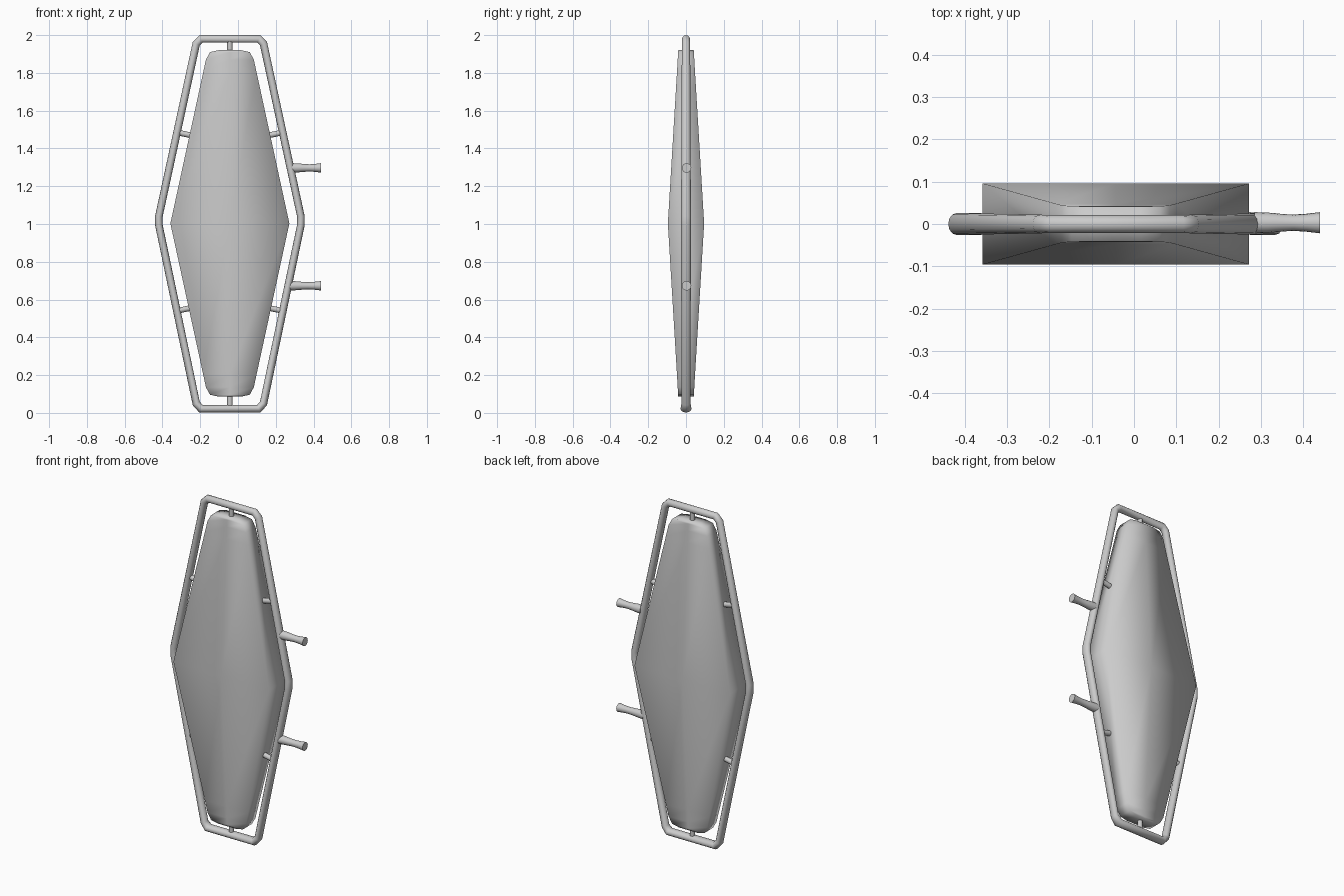
import bpy, bmesh, math
from mathutils import Vector

if "Cube" in bpy.data.objects:
    bpy.data.objects.remove(bpy.data.objects["Cube"])

CX = -0.043  # centre line of shield and frame


def finish(name, bm, angle=None):
    bmesh.ops.recalc_face_normals(bm, faces=bm.faces)
    me = bpy.data.meshes.new(name)
    bm.to_mesh(me)
    bm.free()
    ob = bpy.data.objects.new(name, me)
    bpy.context.collection.objects.link(ob)
    bpy.ops.object.select_all(action='DESELECT')
    ob.select_set(True)
    bpy.context.view_layer.objects.active = ob
    if angle is None:
        bpy.ops.object.shade_smooth()
    else:
        bpy.ops.object.shade_smooth_by_angle(angle=math.radians(angle))
    return ob


def skin(bm, rings, closed=False):
    n = len(rings[0])
    pairs = list(zip(rings, rings[1:]))
    if closed:
        pairs.append((rings[-1], rings[0]))
    for a, b in pairs:
        for i in range(n):
            j = (i + 1) % n
            bm.faces.new((a[i], a[j], b[j], b[i]))
    if not closed:
        bm.faces.new(rings[0][::-1])
        bm.faces.new(rings[-1])


def rod(name, start, end, radii, sides=12):
    """Round bar with evenly spaced radii from start to end."""
    bm = bmesh.new()
    a, b = Vector(start), Vector(end)
    d = (b - a).normalized()
    u = Vector((0, 1, 0))
    v = d.cross(u)
    rings = []
    for k, r in enumerate(radii):
        c = a.lerp(b, k / (len(radii) - 1))
        rings.append([bm.verts.new(c + r * (u * math.cos(t) + v * math.sin(t)))
                      for t in (2 * math.pi * i / sides for i in range(sides))])
    skin(bm, rings)
    return finish(name, bm, 40)


# Shield body: rectangular sections (z, half width, half depth), softly shaded
half = [(1.003, 0.315, 0.096), (1.80, 0.142, 0.048), (1.87, 0.127, 0.044),
        (1.91, 0.105, 0.042), (1.92, 0.06, 0.041)]
sections = [(2.006 - z, w, d) for z, w, d in half[:0:-1]] + half
bm = bmesh.new()
rings = [[bm.verts.new((CX + sx * w, sy * d, z))
          for sx, sy in ((-1, -1), (0, -1), (1, -1), (1, 1), (0, 1), (-1, 1))]
         for z, w, d in sections]
skin(bm, rings)
finish("shield_body", bm)

# Hexagonal tube frame: mitred sweep around a closed path (x, z, y radius)
right = [(0.153, 0.022, 0.029), (0.178, 0.05, 0.024), (0.376, 0.995, 0.026),
         (0.376, 1.04, 0.026), (0.178, 1.955, 0.022), (0.153, 1.980, 0.021)]
path = right + [(-x, z, r) for x, z, r in right[::-1]]
bm = bmesh.new()
rings = []
for i, (x, z, ry) in enumerate(path):
    p = Vector((x, z))
    d0 = (p - Vector(path[i - 1][:2])).normalized()
    d1 = (Vector(path[(i + 1) % len(path)][:2]) - p).normalized()
    t = (d0 + d1).normalized()
    m = Vector((t.y, -t.x)) * 0.02 / t.dot(d1)
    rings.append([bm.verts.new((CX + x + m.x * math.cos(a), ry * math.sin(a), z + m.y * math.cos(a)))
                  for a in (2 * math.pi * k / 12 for k in range(12))])
skin(bm, rings, closed=True)
finish("tube_frame", bm, 50)

# Struts joining body and frame
rod("top_strut", (CX, 0, 1.90), (CX, 0, 1.98), (0.014, 0.014))
rod("bottom_strut", (CX, 0, 0.02), (CX, 0, 0.11), (0.014, 0.014))
for side, label in ((-1, "left"), (1, "right")):
    for z, dz, level in ((1.485, -0.018, "upper"), (0.54, 0.018, "lower")):
        rod(f"{level}_{label}_strut", (CX + side * 0.28, 0, z),
            (CX + side * 0.195, 0, z + dz), (0.015, 0.015))

# Waisted handles on the right side
for z, x0, level in ((1.297, 0.285, "upper"), (0.673, 0.268, "lower")):
    rod(f"{level}_handle", (x0, 0.003, z), (0.44, 0.003, z),
        (0.025, 0.024, 0.021, 0.019, 0.021, 0.025), 16)
